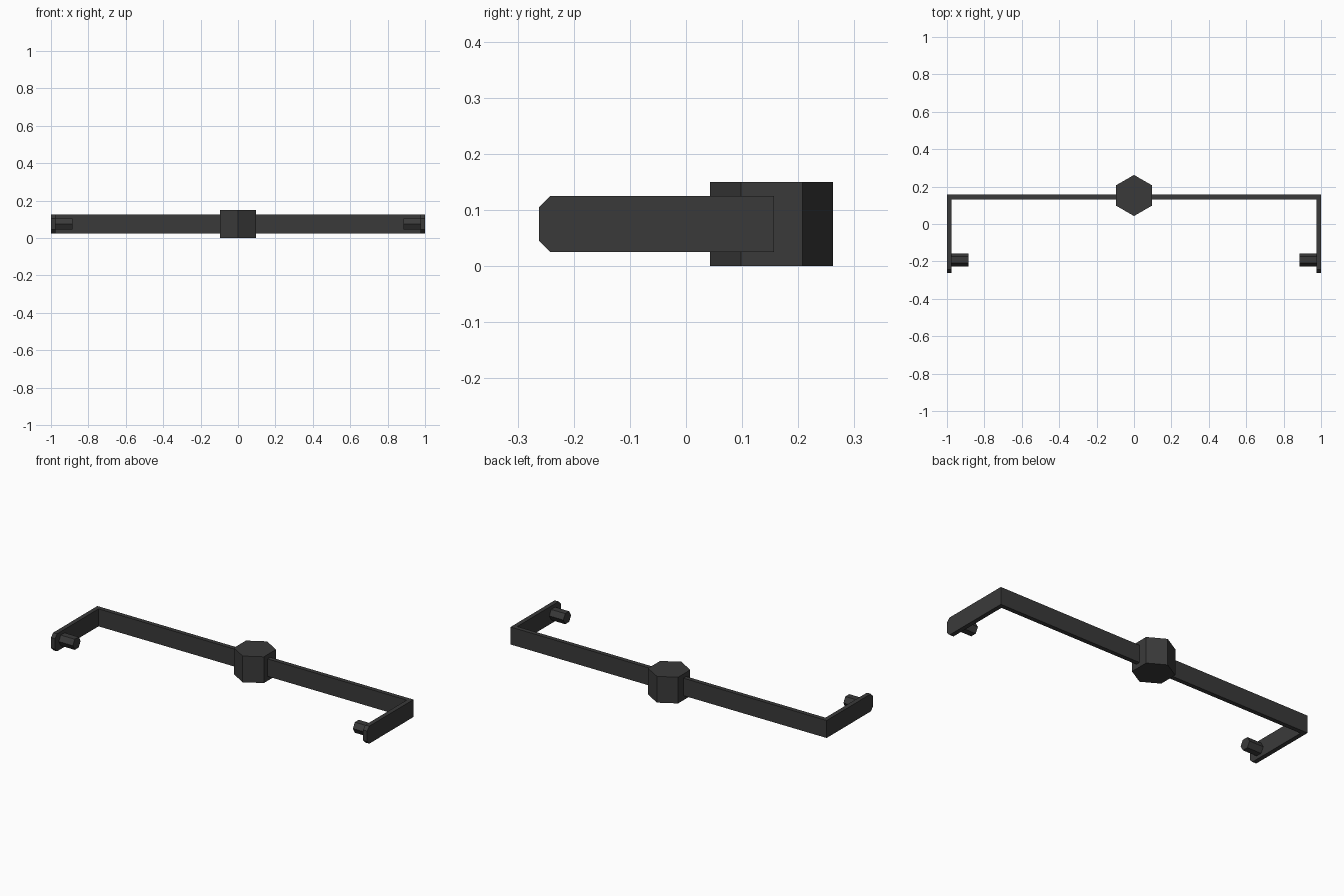
import bpy, bmesh, math
from mathutils import Vector

if "Cube" in bpy.data.objects:
    bpy.data.objects.remove(bpy.data.objects["Cube"])

mat = bpy.data.materials.new("dark grey metal")
mat.diffuse_color = (0.042, 0.042, 0.042, 1)
mat.use_nodes = True
mat.node_tree.nodes["Principled BSDF"].inputs["Base Color"].default_value = mat.diffuse_color


def prism(name, points, offset):
    """Extrude a closed polygon of 3D points along an offset vector."""
    bm = bmesh.new()
    face = bm.faces.new([bm.verts.new(p) for p in points])
    ext = bmesh.ops.extrude_face_region(bm, geom=[face])
    verts = [v for v in ext["geom"] if isinstance(v, bmesh.types.BMVert)]
    bmesh.ops.translate(bm, verts=verts, vec=Vector(offset))
    bmesh.ops.recalc_face_normals(bm, faces=bm.faces)
    mesh = bpy.data.meshes.new(name)
    bm.to_mesh(mesh)
    bm.free()
    mesh.materials.append(mat)
    ob = bpy.data.objects.new(name, mesh)
    bpy.context.collection.objects.link(ob)
    return ob


def hexagon(r):
    return [(r * math.cos(i * math.pi / 3), r * math.sin(i * math.pi / 3)) for i in range(6)]


Y_BACK, Y_TIP, T = 0.157, -0.262, 0.025
Z0, Z1, C = 0.025, 0.125, 0.02

# Central hexagonal hub, corners pointing front and back
prism("hub", [(b, 0.1525 + a, 0) for a, b in hexagon(0.1098)], (0, 0, 0.15))

# Long back bar, mitred into the arms
prism("back_bar", [(-1, Y_BACK, Z0), (1, Y_BACK, Z0),
                   (1 - T, Y_BACK - T, Z0), (-1 + T, Y_BACK - T, Z0)], (0, 0, Z1 - Z0))

for side, s in (("left", -1), ("right", 1)):
    # Side arm with clipped tip corners
    arm = prism(side + "_arm", [(s, Y_BACK, Z0), (s, Y_BACK, Z1),
                                (s, Y_TIP + C, Z1), (s, Y_TIP, Z1 - C),
                                (s, Y_TIP, Z0 + C), (s, Y_TIP + C, Z0)], (-s * T, 0, 0))
    # Mitre the inner back corner so it meets the bar
    for v in arm.data.vertices:
        if abs(v.co.x) < 0.99 and v.co.y > 0.1:
            v.co.y = Y_BACK - T
    # Inward hexagonal peg
    prism(side + "_peg", [(s * (1 - T), -0.192 + a, 0.075 + b) for a, b in hexagon(0.035)],
          (-s * 0.089, 0, 0))
